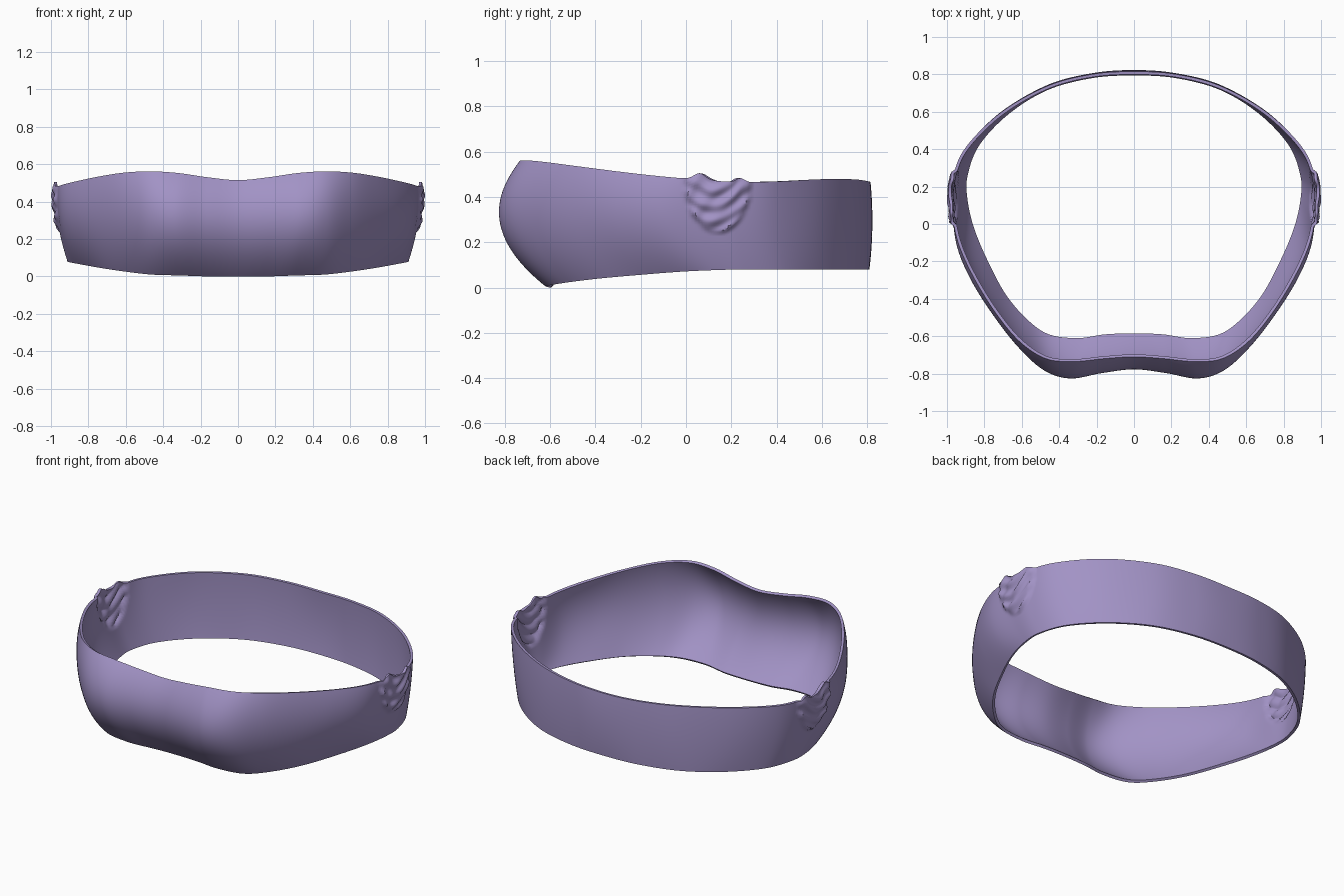
import bpy, bmesh
from math import sin, exp
from mathutils import Vector

if "Cube" in bpy.data.objects:
    bpy.data.objects.remove(bpy.data.objects["Cube"])

# Half-outline stations, front centre -> side -> back centre:
# bottom x,y | middle x,y | top x,y | bottom z, top z
S = [
    (0, -.595, 0, -.77, 0, -.71, 0, .515),
    (.15, -.60, .17, -.79, .16, -.72, 0, .53),
    (.30, -.62, .34, -.82, .32, -.735, .005, .553),
    (.46, -.60, .48, -.775, .47, -.72, .01, .562),
    (.58, -.52, .61, -.655, .61, -.63, .023, .555),
    (.70, -.38, .74, -.49, .74, -.475, .04, .535),
    (.80, -.19, .86, -.30, .86, -.28, .057, .51),
    (.87, -.02, .935, -.12, .94, -.10, .07, .49),
    (.905, .13, .955, .06, .973, .07, .077, .476),
    (.905, .26, .955, .22, .973, .22, .08, .466),
    (.84, .43, .89, .40, .91, .395, .08, .468),
    (.68, .60, .72, .59, .72, .59, .08, .478),
    (.47, .73, .47, .74, .47, .735, .08, .478),
    (.23, .795, .23, .805, .23, .80, .08, .47),
    (0, .81, 0, .823, 0, .815, .08, .465),
]
MIRROR = (-1, 1, -1, 1, -1, 1, 1, 1)
ring = S + [tuple(a * m for a, m in zip(s, MIRROR)) for s in S[-2:0:-1]]
SUB, LEVELS = 14, 40


def station(i, f):
    """Catmull-Rom blend around the closed ring."""
    n = len(ring)
    p = [ring[(i + k) % n] for k in (-1, 0, 1, 2)]
    return [.5 * (2 * b + (c - a) * f + (2 * a - 5 * b + 4 * c - d) * f * f
                  + (3 * b - a - 3 * c + d) * f ** 3) for a, b, c, d in zip(*p)]


def underarm(p, t):
    """Creased, puckered patch below each arm."""
    y, z = p.y, p.z
    r = ((y - .14) / .145) ** 2 + ((z - .47) / .225) ** 2
    if abs(p.x) < .8 or r > 1.3:
        return p
    mask = min(1, max(0, (1.08 - r) / .18))
    side = 1 if p.x > 0 else -1
    folds = .006 * sin(z * 95 + 5 * sin(y * 14)) + .004 * sin(z * 50 - y * 60)
    p.x += side * mask * (.014 + folds)
    # little peaks on the top edge
    peaks = .028 * exp(-((y - .06) / .035) ** 2) + .018 * exp(-((y - .24) / .025) ** 2)
    p.z += peaks * max(0, (t - .75) / .25)
    return p


# Chest band: loft the outline with a quadratic bulge from hem to top edge
bm = bmesh.new()
cols = []
for i in range(len(ring)):
    for k in range(SUB):
        bx, by, mx, my, tx, ty, zb, zt = station(i, k / SUB)
        b, m, top = Vector((bx, by, zb)), Vector((mx, my, (zb + zt) / 2)), Vector((tx, ty, zt))
        col = []
        for j in range(LEVELS + 1):
            t = j / LEVELS
            p = b.lerp(top, t) + 4 * t * (1 - t) * (m - (b + top) / 2)
            p.z = max(p.z, 0)
            col.append(bm.verts.new(underarm(p, t)))
        cols.append(col)
for c, d in zip(cols, cols[1:] + cols[:1]):
    for j in range(LEVELS):
        bm.faces.new((c[j], d[j], d[j + 1], c[j + 1]))

mesh = bpy.data.meshes.new("chest_band")
bm.to_mesh(mesh)
bm.free()
band = bpy.data.objects.new("chest_band", mesh)
bpy.context.collection.objects.link(band)

# Fabric colour
mat = bpy.data.materials.new("purple_fabric")
mat.diffuse_color = (.36, .29, .56, 1)
mat.use_nodes = True
mat.node_tree.nodes["Principled BSDF"].inputs["Base Color"].default_value = mat.diffuse_color
mesh.materials.append(mat)

# Cloth thickness, inward
solid = band.modifiers.new("thickness", 'SOLIDIFY')
solid.thickness = .016
solid.offset = -1

bpy.context.view_layer.objects.active = band
band.select_set(True)
bpy.ops.object.modifier_apply(modifier="thickness")
bpy.ops.object.shade_smooth_by_angle(angle=.7)
for v in mesh.vertices:
    v.co.z = max(v.co.z, 0)
